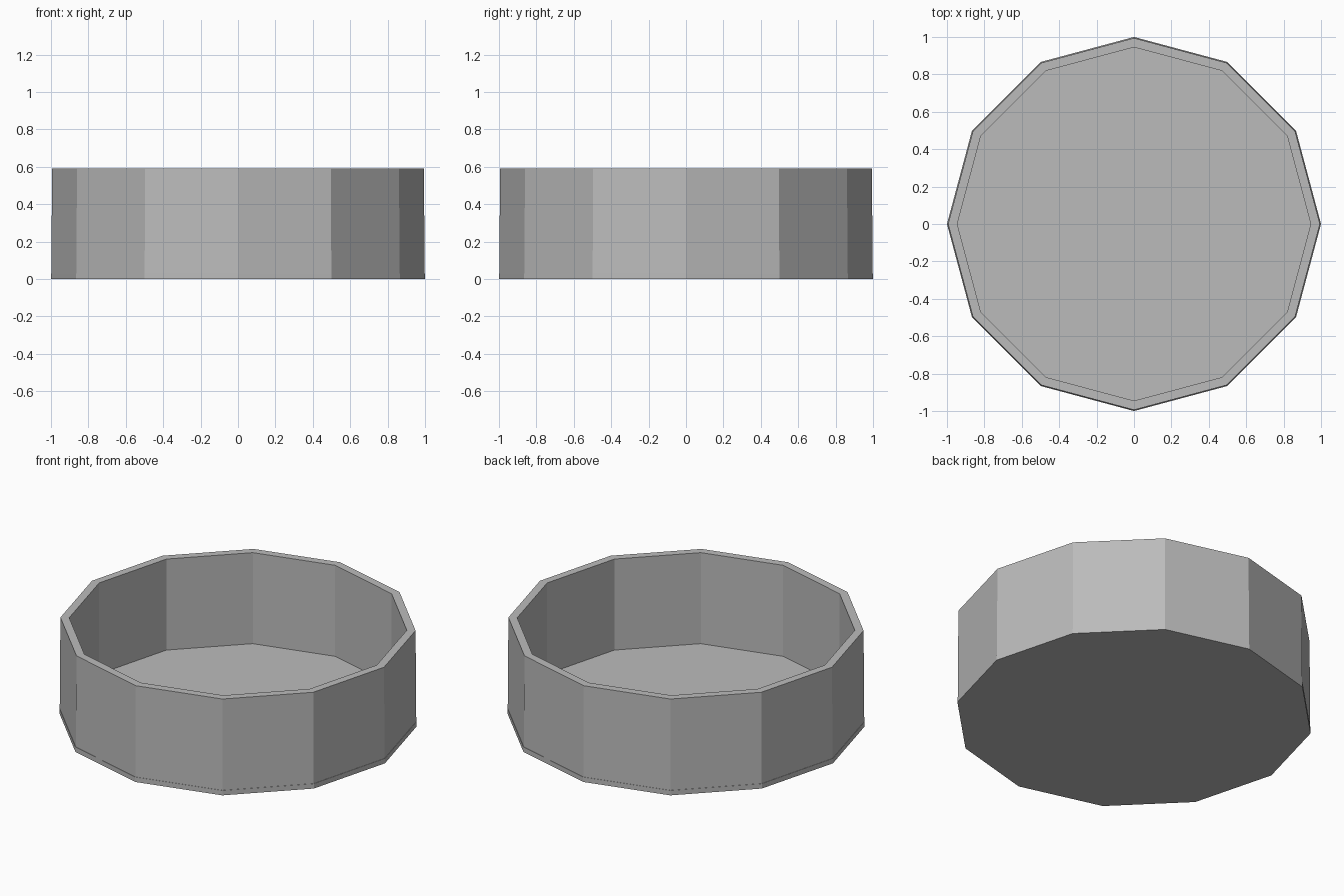
import bpy
import bmesh
from math import cos, sin, tau

SIDES = 12
HEIGHT = 0.59
BASE = 0.03

cube = bpy.data.objects.get("Cube")
if cube:
    bpy.data.objects.remove(cube, do_unlink=True)

grey = bpy.data.materials.new("plain grey")
grey.use_nodes = True
colour = (0.5, 0.5, 0.5, 1)
grey.diffuse_color = colour
grey.node_tree.nodes["Principled BSDF"].inputs["Base Color"].default_value = colour


def ring(bm, radius, z):
    return [bm.verts.new((radius * cos(tau * i / SIDES),
                          radius * sin(tau * i / SIDES), z)) for i in range(SIDES)]


def bridge(bm, a, b):
    for i in range(SIDES):
        j = (i + 1) % SIDES
        bm.faces.new((a[i], a[j], b[j], b[i]))


def finish(bm, name):
    bmesh.ops.recalc_face_normals(bm, faces=bm.faces)
    mesh = bpy.data.meshes.new(name)
    bm.to_mesh(mesh)
    bm.free()
    mesh.materials.append(grey)
    obj = bpy.data.objects.new(name, mesh)
    bpy.context.collection.objects.link(obj)


# Floor plate
bm = bmesh.new()
low, high = ring(bm, 1, 0), ring(bm, 1, BASE)
bridge(bm, low, high)
bm.faces.new(low[::-1])
bm.faces.new(high)
finish(bm, "floor_plate")

# Slightly tapered wall, open at top, closed loop profile
bm = bmesh.new()
profile = [(0.998, BASE), (0.994, HEIGHT), (0.945, HEIGHT), (0.945, BASE)]
loops = [ring(bm, r, z) for r, z in profile]
for k, loop in enumerate(loops):
    bridge(bm, loop, loops[(k + 1) % len(loops)])
finish(bm, "wall")
